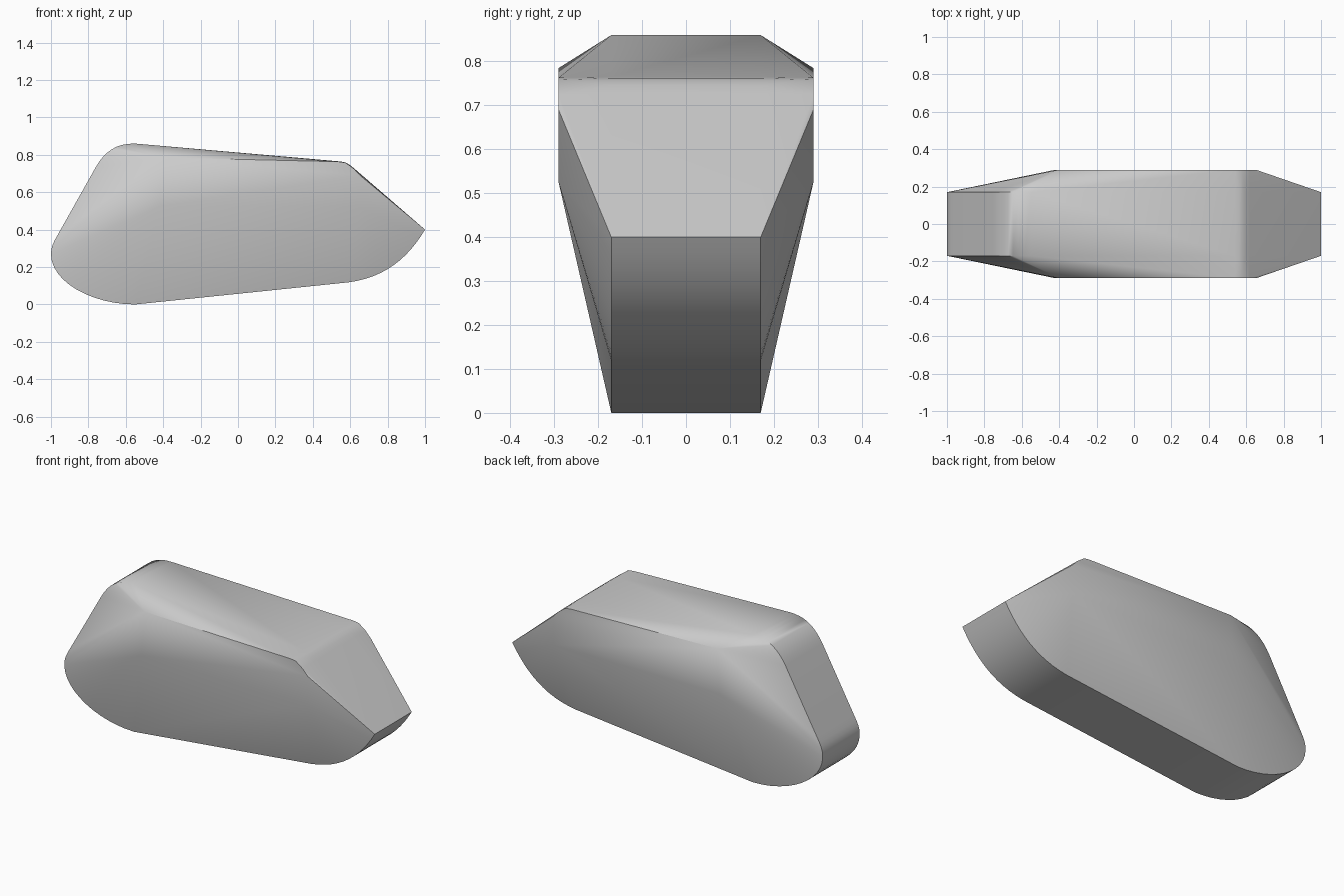
import bpy, bmesh, math
from mathutils import Vector

if "Cube" in bpy.data.objects:
    bpy.data.objects.remove(bpy.data.objects["Cube"])


def curve(a, b, c, d, n=10):
    """Cubic Bezier points in the x-z plane."""
    a, b, c, d = (Vector(p) for p in (a, b, c, d))
    return [a*(1-t)**3 + 3*b*t*(1-t)**2 + 3*c*t*t*(1-t) + d*t**3
            for t in (i/n for i in range(n + 1))]


# Centre-section outline (half width 0.17)
outline = curve((-0.55, 0), (-0.78, 0), (-1.0, 0.12), (-1.0, 0.27), 12)      # rounded tail
outline += curve((-1.0, 0.27), (-1.0, 0.31), (-0.985, 0.335), (-0.965, 0.37), 4)
outline += curve((-0.76, 0.735), (-0.71, 0.82), (-0.65, 0.862), (-0.55, 0.86), 8)  # top back
outline += curve((0.54, 0.765), (0.575, 0.762), (0.585, 0.757), (0.62, 0.728), 4)  # top front
outline += curve((1.0, 0.40), (0.91, 0.25), (0.79, 0.145), (0.59, 0.118), 12)      # nose underside

# Widest part of the flanks (half width 0.29)
flank = [(-0.42, 0.525), (0.65, 0.525), (0.652, 0.69), (0.62, 0.725),
         (0.575, 0.758), (0.54, 0.763), (-0.40, 0.785)]

# Body shell stretched over both outlines
bm = bmesh.new()
for side in (-1, 1):
    for x, z in outline:
        bm.verts.new((x, side*0.17, z))
    for x, z in flank:
        bm.verts.new((x, side*0.29, z))
bmesh.ops.remove_doubles(bm, verts=bm.verts, dist=0.0005)
bmesh.ops.convex_hull(bm, input=list(bm.verts))
loose = [v for v in bm.verts if not v.link_faces]
bmesh.ops.delete(bm, geom=loose, context='VERTS')
bmesh.ops.recalc_face_normals(bm, faces=bm.faces)
mesh = bpy.data.meshes.new("body_shell")
bm.to_mesh(mesh)
bm.free()
body = bpy.data.objects.new("body_shell", mesh)
bpy.context.collection.objects.link(body)
bpy.context.view_layer.objects.active = body
body.select_set(True)
bpy.ops.object.shade_smooth_by_angle(angle=math.radians(50))
